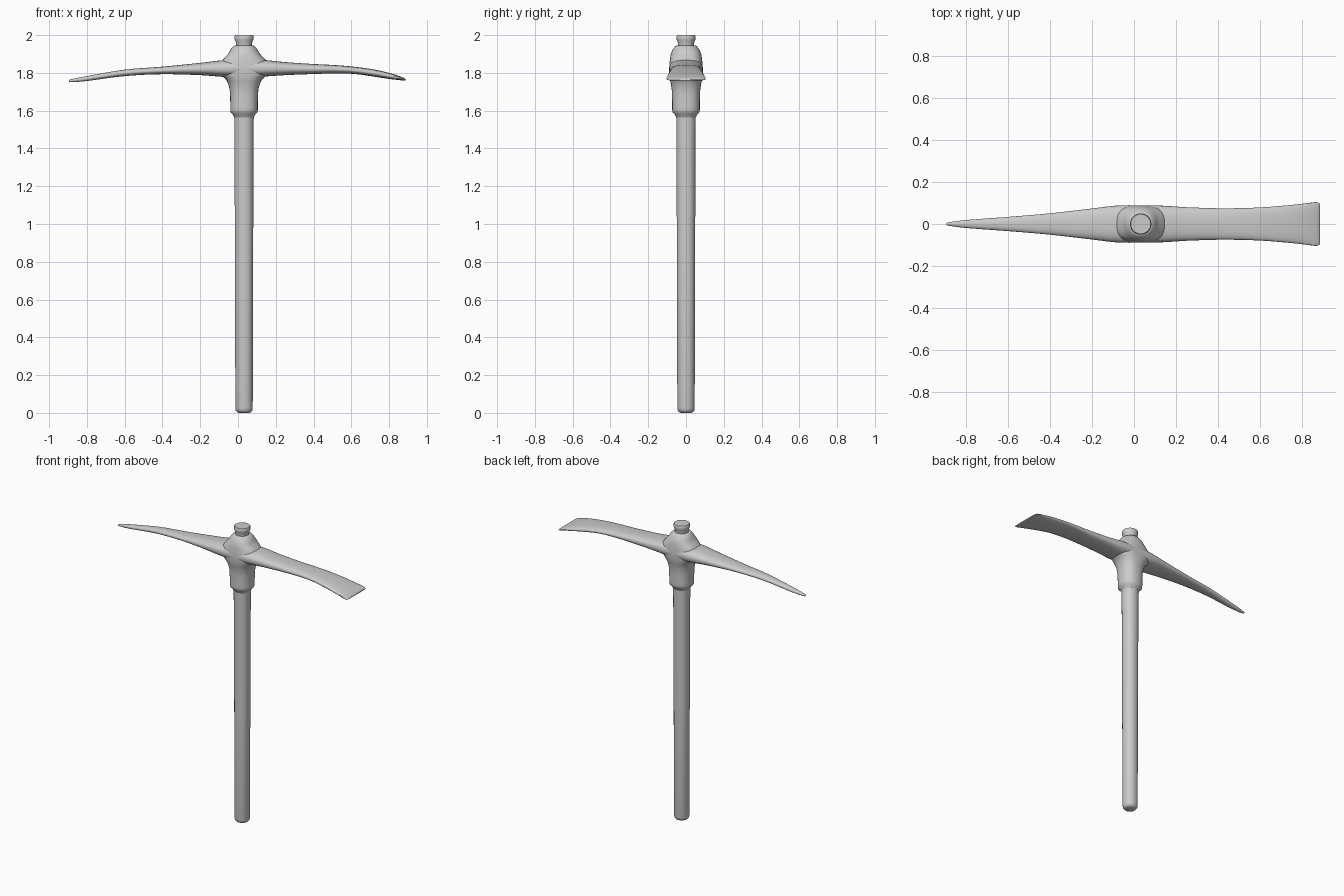
import bpy, bmesh, math
from mathutils import Vector

CX = 0.032  # handle axis


def smooth_rows(rows, steps):
    # Catmull-Rom interpolation between section rows
    out = []
    for i in range(len(rows) - 1):
        a, b = rows[max(i - 1, 0)], rows[i]
        c, d = rows[i + 1], rows[min(i + 2, len(rows) - 1)]
        for s in range(steps):
            t = s / steps
            out.append([0.5 * (2*q + (r - p)*t + (2*p - 5*q + 4*r - u)*t*t
                               + (3*q - p - 3*r + u)*t**3)
                        for p, q, r, u in zip(a, b, c, d)])
    return out + [list(rows[-1])]


def loft(name, sections, sides=32):
    # each section: centre, axis u, axis v, superellipse exponent
    bm = bmesh.new()
    rings = []
    for centre, u, v, e in sections:
        ring = []
        for k in range(sides):
            a = 2 * math.pi * k / sides
            c, s = math.cos(a), math.sin(a)
            p = math.copysign(abs(c) ** (2 / e), c)
            q = math.copysign(abs(s) ** (2 / e), s)
            ring.append(bm.verts.new(centre + u * p + v * q))
        rings.append(ring)
    for r0, r1 in zip(rings, rings[1:]):
        for k in range(sides):
            j = (k + 1) % sides
            bm.faces.new((r0[k], r0[j], r1[j], r1[k]))
    bm.faces.new(rings[0])
    bm.faces.new(rings[-1])
    bmesh.ops.recalc_face_normals(bm, faces=bm.faces)
    mesh = bpy.data.meshes.new(name)
    bm.to_mesh(mesh)
    bm.free()
    ob = bpy.data.objects.new(name, mesh)
    bpy.context.collection.objects.link(ob)
    bpy.ops.object.select_all(action='DESELECT')
    ob.select_set(True)
    bpy.context.view_layer.objects.active = ob
    bpy.ops.object.shade_smooth_by_angle(angle=math.radians(40))
    return ob


def upright(name, rows):
    # rows: z, half width x, half width y, exponent
    return loft(name, [(Vector((CX, 0, z)), Vector((x, 0, 0)),
                        Vector((0, y, 0)), e) for z, x, y, e in rows])


# wooden handle with rounded butt
upright("handle", [(0, .028, .028, 2), (.004, .037, .037, 2), (.013, .044, .044, 2.1),
                   (.025, .046, .046, 2.2), (.8, .048, .048, 2.2),
                   (1.54, .051, .051, 2.2), (1.62, .053, .053, 2.2)])

# flared end of the handle above the head
upright("handle_top", [(1.90, .042, .042, 2), (1.945, .042, .042, 2),
                       (1.96, .043, .043, 2), (1.975, .049, .049, 2),
                       (1.993, .051, .051, 2), (2.0, .047, .047, 2)])

# socket and eye of the iron head
socket = [(1.565, .052, .052, 2.2), (1.58, .060, .060, 2.2),
          (1.592, .071, .071, 2.3), (1.605, .073, .073, 2.3)]
eye = smooth_rows([(1.605, .073, .073, 2.3), (1.69, .074, .074, 2.4),
                   (1.735, .082, .079, 2.4), (1.765, .096, .085, 2.5),
                   (1.79, .120, .088, 2.5), (1.825, .130, .089, 2.6),
                   (1.862, .118, .086, 2.6), (1.90, .085, .080, 2.4),
                   (1.925, .070, .069, 2.2), (1.942, .055, .056, 2),
                   (1.947, .038, .038, 2)], 4)
upright("head_eye", socket[:-1] + eye)

# pick point and adze blade, one curved bar: x, z low, z high, half width, exponent
bar = smooth_rows([(-.893, 1.756, 1.760, .003, 2), (-.885, 1.751, 1.766, .008, 2),
                   (-.80, 1.757, 1.783, .019, 2.1), (-.60, 1.783, 1.817, .034, 2.2),
                   (-.40, 1.793, 1.833, .051, 2.3), (-.20, 1.788, 1.853, .074, 2.4),
                   (-.08, 1.779, 1.867, .088, 2.5), (.03, 1.777, 1.870, .089, 2.5),
                   (.14, 1.781, 1.868, .087, 2.5), (.25, 1.788, 1.857, .080, 2.5),
                   (.40, 1.794, 1.847, .075, 2.5), (.52, 1.797, 1.841, .076, 2.5),
                   (.62, 1.794, 1.832, .080, 2.6), (.72, 1.780, 1.818, .088, 2.7),
                   (.80, 1.768, 1.800, .096, 2.8), (.86, 1.761, 1.781, .104, 3),
                   (.88, 1.759, 1.772, .102, 3), (.887, 1.761, 1.766, .095, 3)], 4)
loft("pick_and_adze", [(Vector((x, 0, (lo + hi) / 2)), Vector((0, w, 0)),
                        Vector((0, 0, (hi - lo) / 2)), e) for x, lo, hi, w, e in bar])
